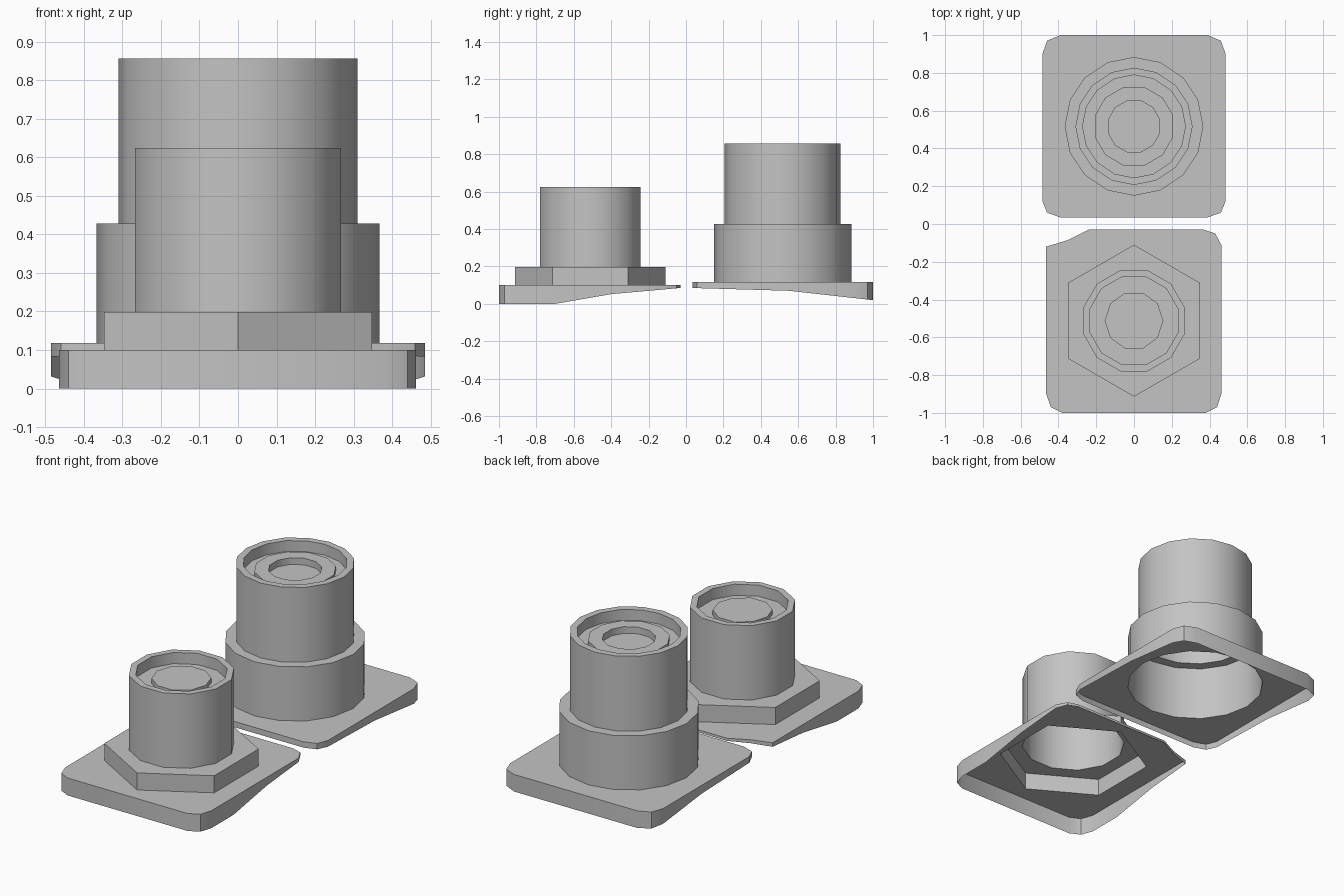
import bpy, bmesh, math
from math import radians, cos, sin

cube = bpy.data.objects.get("Cube")
if cube:
    bpy.data.objects.remove(cube, do_unlink=True)

grey = bpy.data.materials.new("plain_grey")
grey.use_nodes = True
grey.diffuse_color = (0.55, 0.55, 0.55, 1)
grey.node_tree.nodes["Principled BSDF"].inputs["Base Color"].default_value = (0.55, 0.55, 0.55, 1)


def loop_edges(bm, verts):
    pairs = zip(verts, verts[1:] + verts[:1])
    return [bm.edges.get(p) or bm.edges.new(p) for p in pairs]


def ring(bm, sides, radius, z, cy, phase):
    angles = [radians(phase) + math.tau * i / sides for i in range(sides)]
    return [bm.verts.new((radius * cos(a), cy + radius * sin(a), z)) for a in angles]


def bridge(bm, a, b):
    n = len(a)
    for i in range(n):
        j = (i + 1) % n
        bm.faces.new((a[i], a[j], b[j], b[i]))


def flat_fill(bm, a, b):
    """Fill the flat band between two loops of any side counts."""
    bmesh.ops.triangle_fill(bm, edges=loop_edges(bm, a) + loop_edges(bm, b), use_beauty=True)


def finish(bm, name):
    bmesh.ops.recalc_face_normals(bm, faces=bm.faces)
    top = max(bm.faces, key=lambda f: abs(f.normal.z) * f.calc_area())
    if top.normal.z < 0:
        bmesh.ops.reverse_faces(bm, faces=bm.faces)
    mesh = bpy.data.meshes.new(name)
    bm.to_mesh(mesh)
    bm.free()
    mesh.materials.append(grey)
    obj = bpy.data.objects.new(name, mesh)
    bpy.context.collection.objects.link(obj)
    bpy.ops.object.select_all(action='DESELECT')
    obj.select_set(True)
    bpy.context.view_layer.objects.active = obj
    bpy.ops.object.shade_smooth_by_angle(angle=radians(38))


def height_at(y, slope):
    """Lower edge of the skirt, interpolated along y."""
    for (y0, z0), (y1, z1) in zip(slope, slope[1:]):
        if y <= y1:
            return z0 + (z1 - z0) * (y - y0) / (y1 - y0)
    return slope[-1][1]


def plate(name, outline, top, slope, hole):
    """Flat plate with a hole and a tapered skirt, open underneath."""
    bm = bmesh.new()
    upper = [bm.verts.new((x, y, top)) for x, y in outline]
    lower = [bm.verts.new((x, y, height_at(y, slope))) for x, y in outline]
    bridge(bm, lower, upper)
    sides, radius, cy, phase = hole
    flat_fill(bm, upper, ring(bm, sides, radius, top, cy, phase))
    finish(bm, name)


def tower(name, cy, steps):
    """Hollow stepped shell from (sides, radius, z, phase) rings, capped at the end."""
    bm = bmesh.new()
    previous, last = None, None
    for sides, radius, z, phase in steps:
        current = ring(bm, sides, radius, z, cy, phase)
        if previous:
            if sides == last:
                bridge(bm, previous, current)
            else:
                flat_fill(bm, previous, current)
        previous, last = current, sides
    bm.faces.new(previous)
    finish(bm, name)


# Front plate, with one clipped back corner
front_outline = [
    (-.38, -1), (.38, -1), (.44, -.97), (.462, -.9), (.462, -.7), (.462, -.4),
    (.462, -.11), (.43, -.05), (.37, -.03), (-.24, -.03), (-.35, -.085),
    (-.465, -.12), (-.465, -.4), (-.465, -.7), (-.465, -.9), (-.44, -.97)]
front_cy = -.512
plate("front_plate", front_outline, .1,
      [(-1, 0), (-.7, 0), (-.4, .052), (-.03, .085)], (6, .402, front_cy, 90))

# Front tower: hexagon foot, cup and centre pin
tower("front_tower", front_cy, [
    (6, .402, .1, 90), (6, .402, .198, 90),
    (12, .277, .198, 15), (12, .277, .624, 15),
    (12, .241, .624, 15), (12, .241, .56, 15),
    (10, .155, .56, 0), (10, .155, .588, 0)])

# Back plate
half = [(.39, .035), (.46, .06), (.485, .12), (.485, .55), (.485, .9), (.46, .97), (.39, 1)]
back_outline = half + [(-x, y) for x, y in reversed(half)]
back_cy = .517
plate("back_plate", back_outline, .118,
      [(.03, .085), (.55, .07), (1, .02)], (16, .367, back_cy, 90))

# Back tower: wide collar, cup and socket ring
tower("back_tower", back_cy, [
    (16, .367, .118, 90), (16, .367, .428, 90),
    (16, .31, .428, 90), (16, .31, .857, 90),
    (16, .272, .857, 90), (16, .272, .795, 90),
    (12, .215, .795, 15), (12, .215, .82, 15),
    (12, .14, .82, 15), (12, .14, .782, 15)])
